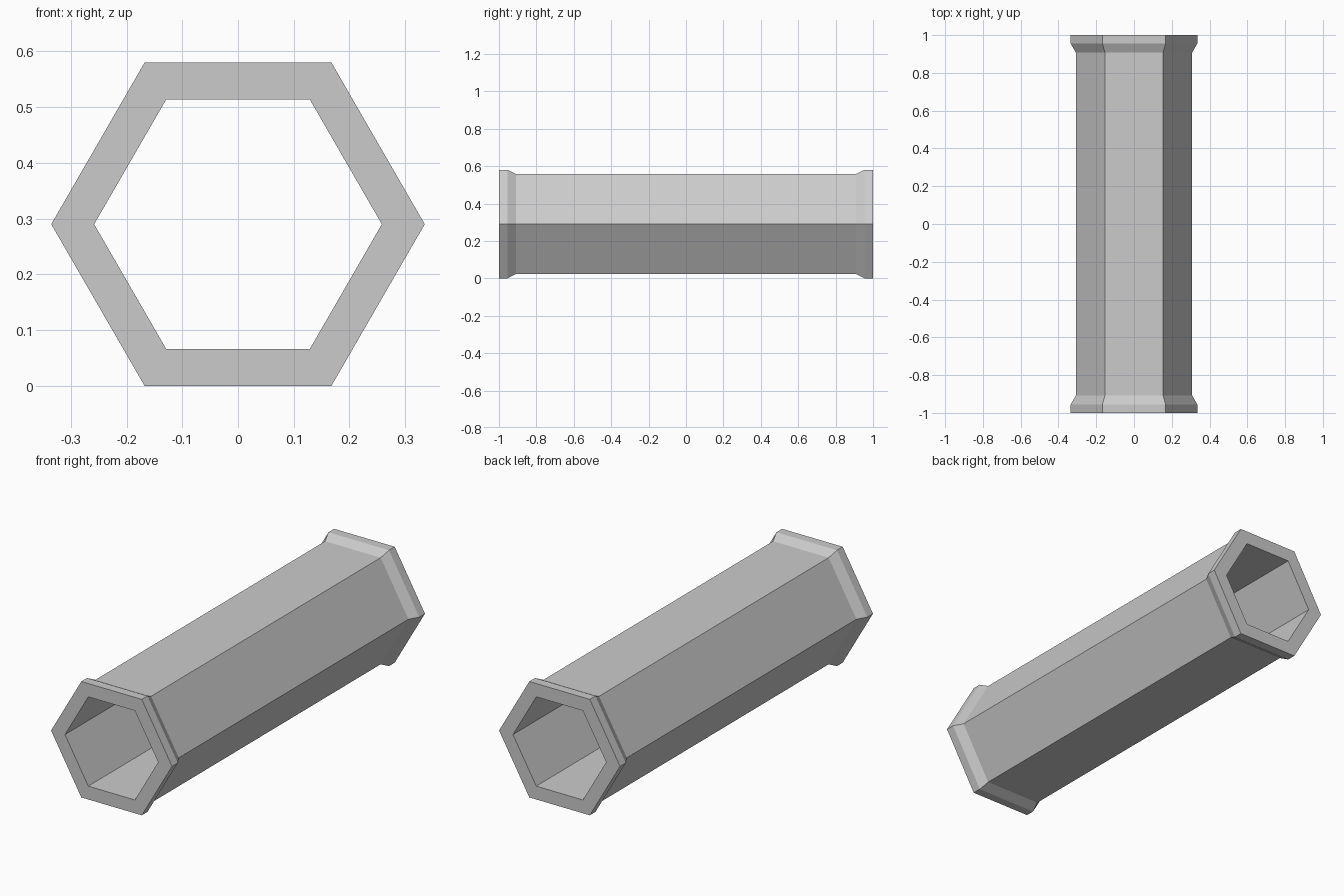
import bpy, bmesh
from math import cos, sin, pi

if "Cube" in bpy.data.objects:
    bpy.data.objects.remove(bpy.data.objects["Cube"])

SIDES = 6
R_FLANGE, R_BODY, R_BORE = 0.335, 0.308, 0.258
CENTRE_Z = R_FLANGE * cos(pi / SIDES)

# Closed wall section (radius, y): outside with flared ends, then the bore
profile = [(R_FLANGE, -1.0), (R_FLANGE, -0.955), (R_BODY, -0.908),
           (R_BODY, 0.908), (R_FLANGE, 0.955), (R_FLANGE, 1.0),
           (R_BORE, 1.0), (R_BORE, -1.0)]

# Hexagonal tube: one six-sided ring per profile point, bridged in a loop
bm = bmesh.new()
rings = [[bm.verts.new((r * cos(2 * pi * i / SIDES), y,
                        CENTRE_Z + r * sin(2 * pi * i / SIDES)))
          for i in range(SIDES)] for r, y in profile]
for k, ring in enumerate(rings):
    nxt = rings[(k + 1) % len(rings)]
    for i in range(SIDES):
        j = (i + 1) % SIDES
        bm.faces.new((ring[i], ring[j], nxt[j], nxt[i]))
bmesh.ops.recalc_face_normals(bm, faces=bm.faces)

mesh = bpy.data.meshes.new("hexagonal_tube")
bm.to_mesh(mesh)
bm.free()
bpy.context.collection.objects.link(bpy.data.objects.new("hexagonal_tube", mesh))
